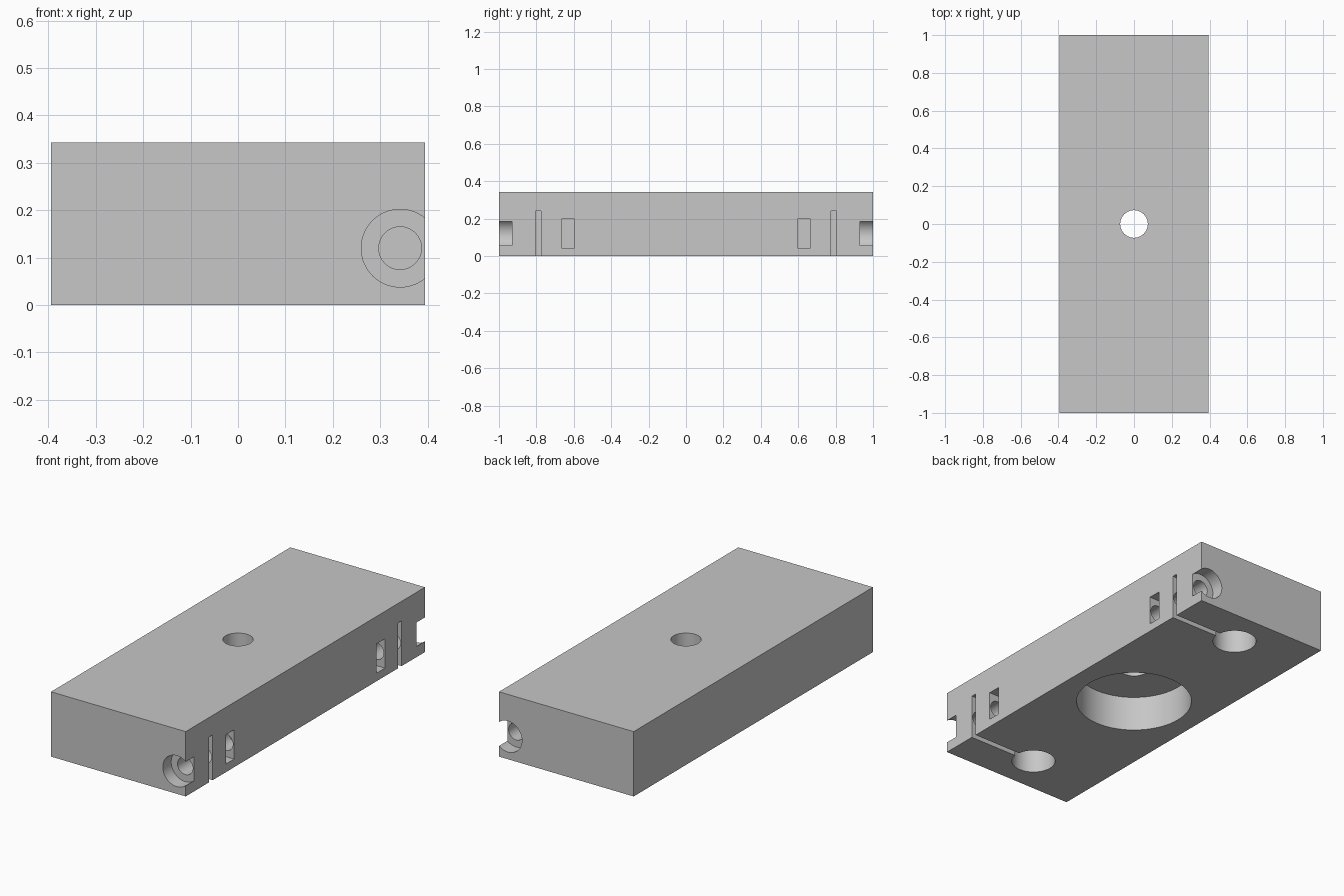
import bpy
import math

if "Cube" in bpy.data.objects:
    bpy.data.objects.remove(bpy.data.objects["Cube"], do_unlink=True)

WIDTH, LENGTH, HEIGHT = 0.788, 2.0, 0.343
SIDE = WIDTH / 2
OVER = 0.05                      # cutters overshoot the outer faces
SCREW_X, SCREW_Z = 0.342, 0.12

grey = bpy.data.materials.new("plain_grey")
grey.use_nodes = True
colour = (0.57, 0.57, 0.57, 1)
grey.diffuse_color = colour
grey.node_tree.nodes["Principled BSDF"].inputs["Base Color"].default_value = colour


def box(name, x, y, z):
    """Box spanning the (low, high) pairs."""
    spans = (x, y, z)
    bpy.ops.mesh.primitive_cube_add(size=1, location=[(a + b) / 2 for a, b in spans])
    ob = bpy.context.object
    ob.name = name
    ob.scale = [b - a for a, b in spans]
    bpy.ops.object.transform_apply(location=True, rotation=True, scale=True)
    return ob


def upright_hole(name, radius, y, low, high):
    bpy.ops.mesh.primitive_cylinder_add(vertices=64, radius=radius, depth=high - low,
                                        location=(0, y, (low + high) / 2))
    bpy.context.object.name = name
    return bpy.context.object


def screw_hole(name, radius, side, inner, outer):
    bpy.ops.mesh.primitive_cylinder_add(vertices=64, radius=radius, depth=outer - inner,
                                        location=(SCREW_X, side * (inner + outer) / 2, SCREW_Z),
                                        rotation=(math.pi / 2, 0, 0))
    bpy.context.object.name = name
    return bpy.context.object


def cut(target, cutter):
    mod = target.modifiers.new(cutter.name, 'BOOLEAN')
    mod.operation = 'DIFFERENCE'
    mod.solver = 'EXACT'
    mod.object = cutter
    bpy.context.view_layer.objects.active = target
    bpy.ops.object.modifier_apply(modifier=mod.name)
    bpy.data.objects.remove(cutter, do_unlink=True)


# Main block
block = box("clamp_block", (-SIDE, SIDE), (-LENGTH / 2, LENGTH / 2), (0, HEIGHT))
block.data.materials.append(grey)

# Central recess from below and the bore through the top
cut(block, upright_hole("recess", 0.29, 0, -OVER, 0.19))
cut(block, upright_hole("centre_bore", 0.073, 0, -OVER, HEIGHT + OVER))

for side in (-1, 1):
    # Rod socket and the clamping slit that opens it to the side
    cut(block, upright_hole("rod_socket", 0.109, side * 0.79, -OVER, 0.24))
    cut(block, box("slit", (0, SIDE + OVER),
                   (side * 0.79 - 0.015, side * 0.79 + 0.015), (-OVER, 0.24)))
    # Screw passage, head counterbore and nut slot
    cut(block, screw_hole("screw_passage", 0.045, side, 0.5, 1 + OVER))
    cut(block, screw_hole("screw_head", 0.082, side, 0.93, 1 + OVER))
    cut(block, box("nut_slot", (0.265, SIDE + OVER),
                   (side * 0.63 - 0.035, side * 0.63 + 0.035), (0.043, 0.198)))

# Smooth round walls, crisp edges
bpy.ops.object.select_all(action='DESELECT')
block.select_set(True)
bpy.context.view_layer.objects.active = block
bpy.ops.object.shade_smooth_by_angle(angle=math.radians(30))
